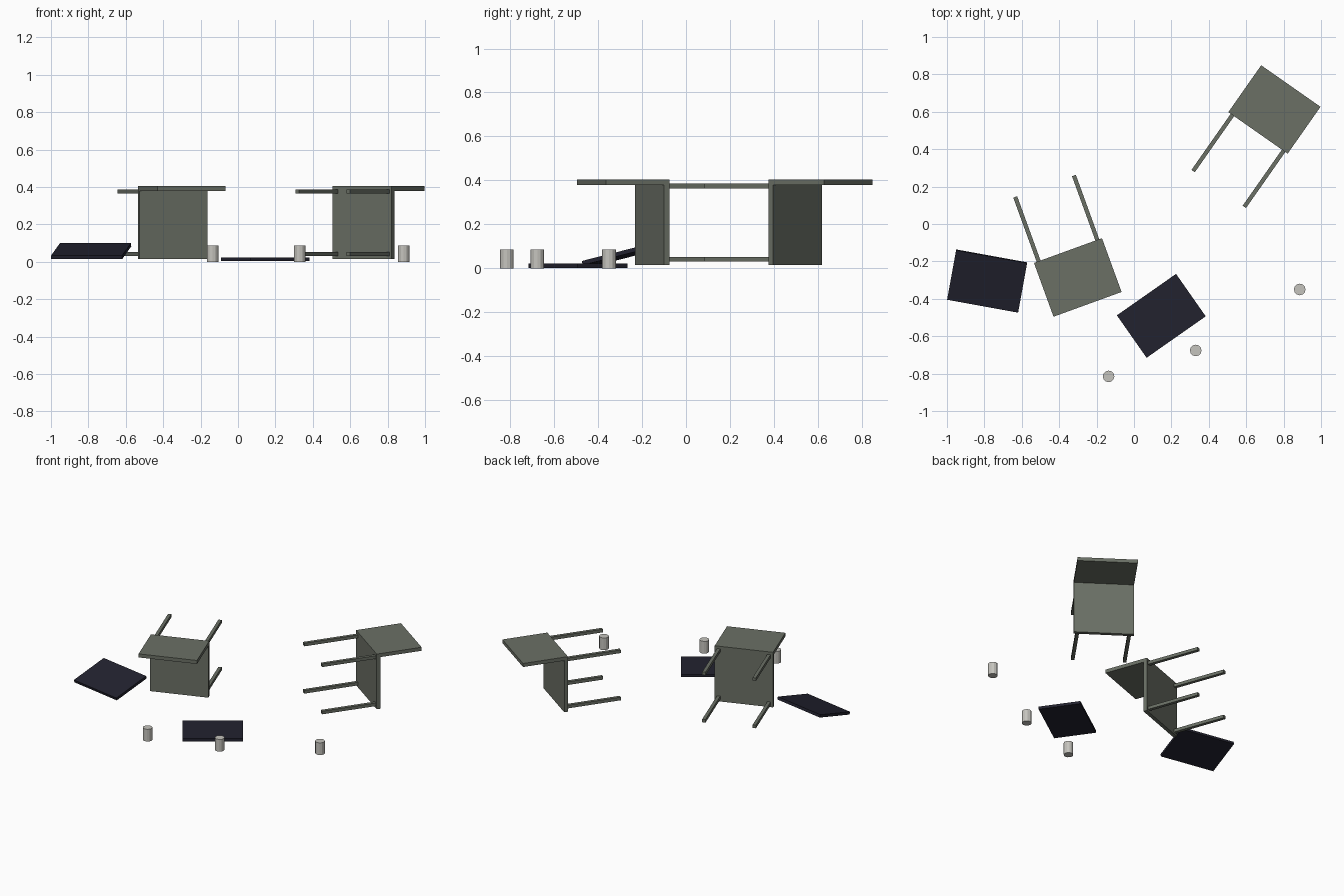
import bpy
import bmesh
from math import radians
from mathutils import Matrix, Vector

cube = bpy.data.objects.get("Cube")
if cube:
    bpy.data.objects.remove(cube, do_unlink=True)


def material(name, rgb):
    mat = bpy.data.materials.new(name)
    mat.use_nodes = True
    color = (*rgb, 1)
    mat.diffuse_color = color
    mat.node_tree.nodes["Principled BSDF"].inputs["Base Color"].default_value = color
    return mat


olive = material("grey olive", (0.145, 0.16, 0.13))
navy = material("dark navy", (0.016, 0.016, 0.028))
silver = material("pale metal", (0.56, 0.55, 0.51))


def finish(name, bm, mat, matrix):
    mesh = bpy.data.meshes.new(name)
    bm.to_mesh(mesh)
    bm.free()
    mesh.materials.append(mat)
    obj = bpy.data.objects.new(name, mesh)
    obj.matrix_world = matrix
    bpy.context.collection.objects.link(obj)
    return obj


def box(name, center, size, mat, matrix):
    bm = bmesh.new()
    bmesh.ops.create_cube(bm, size=1)
    bmesh.ops.scale(bm, vec=size, verts=bm.verts)
    bmesh.ops.translate(bm, vec=center, verts=bm.verts)
    return finish(name, bm, mat, matrix)


def placed(location, tilt=0, turn=0):
    return (Matrix.Translation(Vector(location))
            @ Matrix.Rotation(radians(turn), 4, 'Z')
            @ Matrix.Rotation(radians(tilt), 4, 'X'))


# Chair tipped onto its front: seat upright, backrest level, legs pointing along -y
WIDTH, PLATE, MID = 0.387, 0.025, 0.2085
BACK_LENGTH, LEG_LENGTH, LEG, LEG_OFFSET = 0.306, 0.366, 0.022, 0.167


def fallen_chair(prefix, x, y, turn):
    frame = placed((x, y, 0), turn=turn)
    box(prefix + "_seat", (0, PLATE / 2, MID), (WIDTH, PLATE, WIDTH), olive, frame)
    box(prefix + "_backrest", (0, BACK_LENGTH / 2, 0.392),
        (WIDTH, BACK_LENGTH, PLATE), olive, frame)
    for side, sx in (("left", 1), ("right", -1)):
        for level, sz in (("upper", 1), ("lower", -1)):
            box(f"{prefix}_{level}_{side}_leg",
                (sx * LEG_OFFSET, -LEG_LENGTH / 2, MID + sz * LEG_OFFSET),
                (LEG, LEG_LENGTH, LEG), olive, frame)


fallen_chair("far_chair", 0.663, 0.487, -35)
fallen_chair("near_chair", -0.353, -0.142, 200)

# Loose dark boards, one flat and one leaning
BOARD = (0.386, 0.277, 0.019)
box("flat_board", (0, 0, 0), BOARD, navy, placed((0.146, -0.491, 0.0125), turn=35))
box("leaning_board", (0, 0, 0), BOARD, navy,
    placed((-0.785, -0.305, 0.058), tilt=14, turn=-10.3))

# Small standing cans
HEIGHT, RADIUS = 0.086, 0.031
for i, (x, y) in enumerate(((-0.136, -0.815), (0.33, -0.676), (0.886, -0.35))):
    bm = bmesh.new()
    bmesh.ops.create_cone(bm, cap_ends=True, segments=12, radius1=RADIUS,
                          radius2=RADIUS, depth=HEIGHT)
    finish(f"can_{i + 1}", bm, silver, placed((x, y, HEIGHT / 2)))
